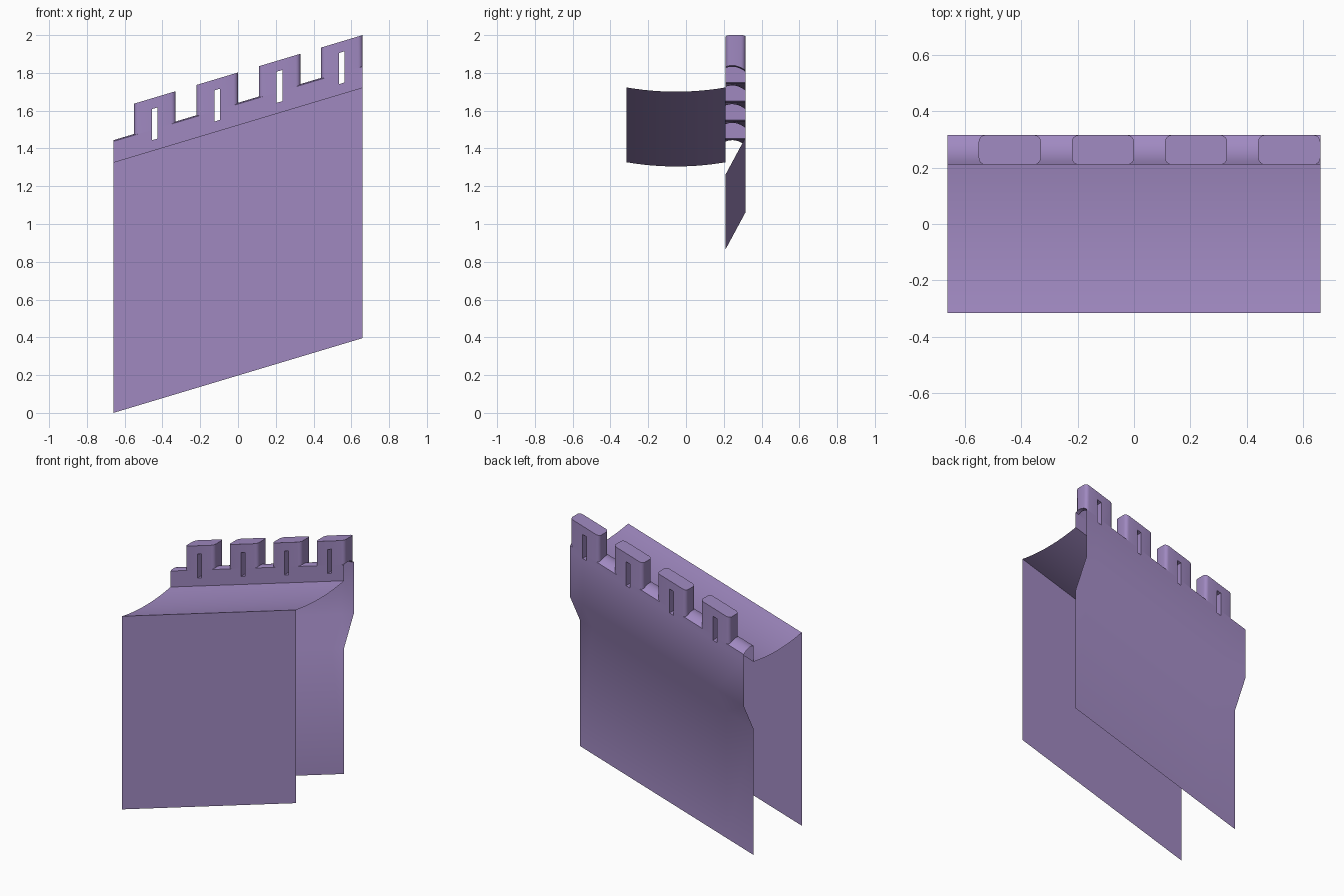
import bpy, bmesh, math
from mathutils import Vector

cube = bpy.data.objects.get("Cube")
if cube:
    bpy.data.objects.remove(cube, do_unlink=True)

# Main dimensions, heights given at the middle of the slope
HALF, SLOPE = 0.66, 0.3
FRONT, INNER, OUTER = -0.315, 0.21, 0.315
BASE, WALK, TOP = 0.198, 1.525, 1.802
SLIT_LOW, SLIT_HIGH, SLIT_HALF = 1.58, 1.745, 0.015
RADIUS, MERLON_HALF = 0.024, 0.11
MERLONS = [-0.44 + 0.33 * i for i in range(4)]

purple = bpy.data.materials.new("purple stone")
purple.use_nodes = True
colour = (0.35, 0.25, 0.53, 1)
purple.diffuse_color = colour
purple.node_tree.nodes["Principled BSDF"].inputs["Base Color"].default_value = colour


def sill(y):
    """Height of the gently rounded gap floor."""
    t = (y - INNER) / (OUTER - INNER)
    return 1.635 + 0.04 * t - 0.06 * t * t


def in_slit(x):
    return any(abs(x - m) < SLIT_HALF for m in MERLONS)


def build(name, faces):
    """Make a sheared, smooth-by-angle object from a list of point loops."""
    bm = bmesh.new()
    for loop in faces:
        bm.faces.new([bm.verts.new((x, y, z + SLOPE * x)) for x, y, z in loop])
    bmesh.ops.remove_doubles(bm, verts=bm.verts, dist=1e-5)
    mesh = bpy.data.meshes.new(name)
    bm.to_mesh(mesh)
    bm.free()
    mesh.materials.append(purple)
    obj = bpy.data.objects.new(name, mesh)
    bpy.context.collection.objects.link(obj)
    bpy.ops.object.select_all(action="DESELECT")
    obj.select_set(True)
    bpy.context.view_layer.objects.active = obj
    bpy.ops.object.shade_smooth_by_angle(angle=math.radians(30))
    return obj


def sweep(xs, profile, is_hole=lambda x, z: False):
    """Sweep a (y, z) profile along x, leaving out the holes."""
    faces = []
    for x0, x1 in zip(xs, xs[1:]):
        for (ya, za), (yb, zb) in zip(profile, profile[1:]):
            if not is_hole((x0 + x1) / 2, (za + zb) / 2):
                faces.append([(x0, ya, za), (x1, ya, za), (x1, yb, zb), (x0, yb, zb)])
    return faces


def slit_hole(x, z):
    return in_slit(x) and z > SLIT_LOW


ends = [-HALF, HALF]
columns = sorted(ends + [m + s * SLIT_HALF for m in MERLONS for s in (-1, 1)])

# Front wall and the shallow dished walkway
build("front_wall", sweep(ends, [(FRONT, BASE), (FRONT, WALK)]))
dish = []
for i in range(13):
    t = i / 12
    dish.append((FRONT + (INNER - FRONT) * t, WALK - 0.09 * t * (1 - t)))
build("walkway", sweep(ends, dish))

# Parapet faces below the merlons, the rear one running down over the corbel
build("parapet_inner_face",
      sweep(columns, [(INNER, WALK), (INNER, SLIT_LOW), (INNER, sill(INNER))], slit_hole))
build("back_wall",
      sweep(columns, [(OUTER, sill(OUTER)), (OUTER, SLIT_LOW), (OUTER, 1.26),
                      (INNER, 1.065), (INNER, BASE)], slit_hole))

# Floors of the gaps between merlons
sill_ys = [INNER + (OUTER - INNER) * i / 8 for i in range(9)]
starts = [-HALF] + [m + MERLON_HALF - RADIUS for m in MERLONS]
stops = [m - MERLON_HALF + RADIUS for m in MERLONS] + [HALF]
for i, span in enumerate(zip(starts, stops)):
    build(f"gap_floor_{i + 1}", sweep(span, [(y, sill(y)) for y in sill_ys]))


def merlon_outline(m):
    """Counter-clockwise rounded rectangle with points at the slit edges."""
    mid = (INNER + OUTER) / 2
    dx, dy = MERLON_HALF - RADIUS, (OUTER - INNER) / 2 - RADIUS
    ring = []
    for quarter, (sx, sy) in enumerate([(1, -1), (1, 1), (-1, 1), (-1, -1)]):
        for k in range(5):
            a = math.pi / 2 * (quarter - 1 + k / 4)
            ring.append((m + sx * dx + RADIUS * math.cos(a),
                         mid + sy * dy + RADIUS * math.sin(a)))
        if quarter % 2 == 0:
            ring.append((m + sx * MERLON_HALF, mid))
        elif quarter == 1:
            ring += [(m + SLIT_HALF, OUTER), (m - SLIT_HALF, OUTER)]
        else:
            ring += [(m - SLIT_HALF, INNER), (m + SLIT_HALF, INNER)]
    return ring


# Merlons with arrow slits
for i, m in enumerate(MERLONS):
    ring = merlon_outline(m)
    faces = [[(x, y, TOP) for x, y in ring]]
    for (xa, ya), (xb, yb) in zip(ring, ring[1:] + ring[:1]):
        across_slit = abs(ya - yb) < 1e-6 and in_slit((xa + xb) / 2)
        if not across_slit:
            faces.append([(xa, ya, sill(ya)), (xb, yb, sill(yb)),
                          (xb, yb, SLIT_HIGH), (xa, ya, SLIT_HIGH)])
        faces.append([(xa, ya, SLIT_HIGH), (xb, yb, SLIT_HIGH),
                      (xb, yb, TOP), (xa, ya, TOP)])
    build(f"merlon_{i + 1}", faces)

    l, r = m - SLIT_HALF, m + SLIT_HALF
    hole = [(l, SLIT_LOW), (r, SLIT_LOW), (r, SLIT_HIGH), (l, SLIT_HIGH)]
    build(f"arrow_slit_{i + 1}",
          [[(a, INNER, za), (b, INNER, zb), (b, OUTER, zb), (a, OUTER, za)]
           for (a, za), (b, zb) in zip(hole, hole[1:] + hole[:1])])
